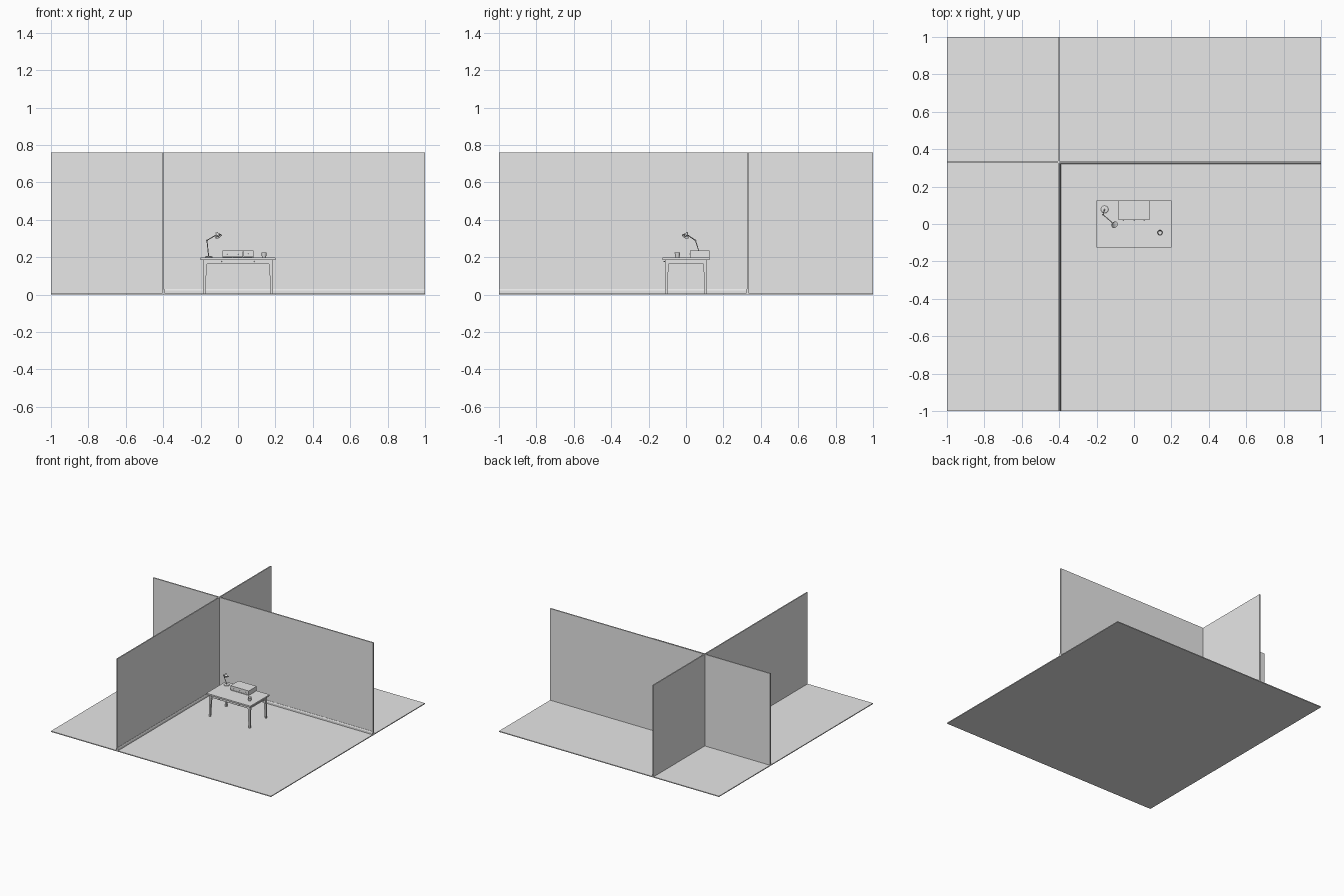
import bpy
import bmesh
from mathutils import Vector

cube = bpy.data.objects.get("Cube")
if cube:
    bpy.data.objects.remove(cube, do_unlink=True)

grey = bpy.data.materials.new("plain_grey")
grey.use_nodes = True
grey.diffuse_color = (0.8, 0.8, 0.8, 1)
grey.node_tree.nodes["Principled BSDF"].inputs["Base Color"].default_value = (0.8, 0.8, 0.8, 1)


def finish(name, bm, smooth=False):
    bmesh.ops.recalc_face_normals(bm, faces=bm.faces)
    mesh = bpy.data.meshes.new(name)
    bm.to_mesh(mesh)
    bm.free()
    mesh.materials.append(grey)
    obj = bpy.data.objects.new(name, mesh)
    bpy.context.collection.objects.link(obj)
    if smooth:
        bpy.ops.object.select_all(action='DESELECT')
        obj.select_set(True)
        bpy.context.view_layer.objects.active = obj
        bpy.ops.object.shade_smooth_by_angle()
    return obj


def box(name, x, y, z):
    """Box from (low, high) ranges."""
    bm = bmesh.new()
    bmesh.ops.create_cube(bm, size=1)
    for v in bm.verts:
        v.co = [r[0] if c < 0 else r[1] for r, c in zip((x, y, z), v.co)]
    return finish(name, bm)


def lathe(name, origin, axis, profile, steps=24):
    """Revolve (radius, height) points around an axis."""
    turn = Vector((0, 0, 1)).rotation_difference(Vector(axis))
    bm = bmesh.new()
    verts = [bm.verts.new((r, 0, h)) for r, h in profile]
    edges = [bm.edges.new(pair) for pair in zip(verts, verts[1:])]
    bmesh.ops.spin(bm, geom=verts + edges, axis=(0, 0, 1), cent=(0, 0, 0),
                   angle=6.2831853, steps=steps, use_duplicate=False)
    bmesh.ops.remove_doubles(bm, verts=bm.verts, dist=0.00005)
    for v in bm.verts:
        v.co = turn @ v.co + Vector(origin)
    return finish(name, bm, True)


def rod(name, a, b, r):
    a, b = Vector(a), Vector(b)
    d = (b - a).length
    return lathe(name, a, (b - a).normalized(), [(0, 0), (r, 0), (r, d), (0, d)], 12)


def knob(name, x, y, z, r):
    return lathe(name, (x, y, z), (0, -1, 0),
                 [(0, 0), (r * .5, 0), (r * .5, r * .6), (r, r * 1.1), (r * .8, r * 1.8), (0, r * 2)], 16)


def skirting(name, start, end, out):
    """Strip with a sloped top, projecting from a wall."""
    bm = bmesh.new()
    out = Vector(out)
    up = Vector((0, 0, 1))
    section = [(0, 0), (.006, 0), (.006, .015), (.002, .024), (0, .024)]
    rings = [[bm.verts.new(Vector(p) + out * d + up * h) for d, h in section] for p in (start, end)]
    for ring in rings:
        bm.faces.new(ring)
    for i in range(len(section)):
        j = (i + 1) % len(section)
        bm.faces.new((rings[0][i], rings[0][j], rings[1][j], rings[1][i]))
    return finish(name, bm)


# Room: floor, two crossing walls, skirting in the furnished corner
FLOOR, TOP = .007, .198
box("floor", (-1, 1), (-1, 1), (0, FLOOR))
box("back_wall", (-1, 1), (.326, .336), (FLOOR, .76))
box("side_wall", (-.406, -.397), (-1, 1), (FLOOR, .76))
skirting("back_skirting", (-.397, .326, FLOOR), (1, .326, FLOOR), (0, -1, 0))
skirting("side_skirting", (-.397, -1, FLOOR), (-.397, .326, FLOOR), (1, 0, 0))

# Table
box("table_top", (-.2, .2), (-.125, .125), (.186, TOP))
for sx, side in ((-1, "right"), (1, "left")):
    for sy, end in ((-1, "front"), (1, "back")):
        bm = bmesh.new()
        bmesh.ops.create_cube(bm, size=1)
        for v in bm.verts:
            low = v.co.z < 0
            width = .012 if low else .02
            inner_x, inner_y = v.co.x * sx < 0, v.co.y * sy < 0
            v.co = (sx * (.186 - width * inner_x), sy * (.112 - width * inner_y),
                    FLOOR if low else .186)
        finish(f"{end}_{side}_leg", bm)
    box(f"{side}_apron", sorted((sx * .171, sx * .183)), (-.093, .093), (.164, .186))
    box(f"{side}_table_drawer", sorted((sx * .01, sx * .16)), (-.112, -.108), (.167, .184))
    knob(f"{side}_table_knob", sx * .09, -.112, .177, .004)
box("front_apron", (-.167, .167), (-.109, -.097), (.164, .186))
box("back_apron", (-.167, .167), (.097, .109), (.164, .186))

# Small chest with three drawers
box("chest_top", (-.084, .082), (.022, .126), (.231, .235))
box("chest_bottom", (-.084, .082), (.022, .126), (TOP, .202))
box("chest_back", (-.084, .082), (.122, .126), (.202, .231))
for i in range(4):
    x = -.084 + i * .054
    box(f"chest_divider_{i + 1}", (x, x + .004), (.022, .122), (.202, .231))
    if i < 3:
        box(f"chest_drawer_{i + 1}", (x + .0045, x + .0535), (.024, .12), (.2025, .2305))
        knob(f"chest_knob_{i + 1}", x + .029, .024, .2165, .003)

# Desk lamp
foot, elbow, neck = (-.157, .078, TOP + .006), (-.166, .05, .29), (-.117, .008, .319)
lathe("lamp_base", (-.157, .078, TOP), (0, 0, 1),
      [(0, 0), (.02, 0), (.02, .004), (.016, .007), (0, .008)])
rod("lamp_lower_arm", foot, elbow, .0025)
rod("lamp_upper_arm", elbow, neck, .0025)
bm = bmesh.new()
bmesh.ops.create_uvsphere(bm, u_segments=12, v_segments=8, radius=.005)
bmesh.ops.translate(bm, verts=bm.verts, vec=elbow)
finish("lamp_elbow", bm, True)
lathe("lamp_shade", (-.116, .007, .333), Vector((.45, -.4, -.8)).normalized(),
      [(0, 0), (.005, 0), (.006, .008), (.019, .028), (.018, .028), (.005, .009), (0, .009)])
bm = bmesh.new()
bmesh.ops.create_uvsphere(bm, u_segments=12, v_segments=8, radius=.007)
bmesh.ops.translate(bm, verts=bm.verts, vec=(-.106, -.002, .316))
finish("lamp_bulb", bm, True)

# Cup
lathe("cup", (.139, -.046, TOP), (0, 0, 1),
      [(0, 0), (.010, 0), (.012, .008), (.015, .028), (.0135, .028), (.010, .006), (0, .004)])
